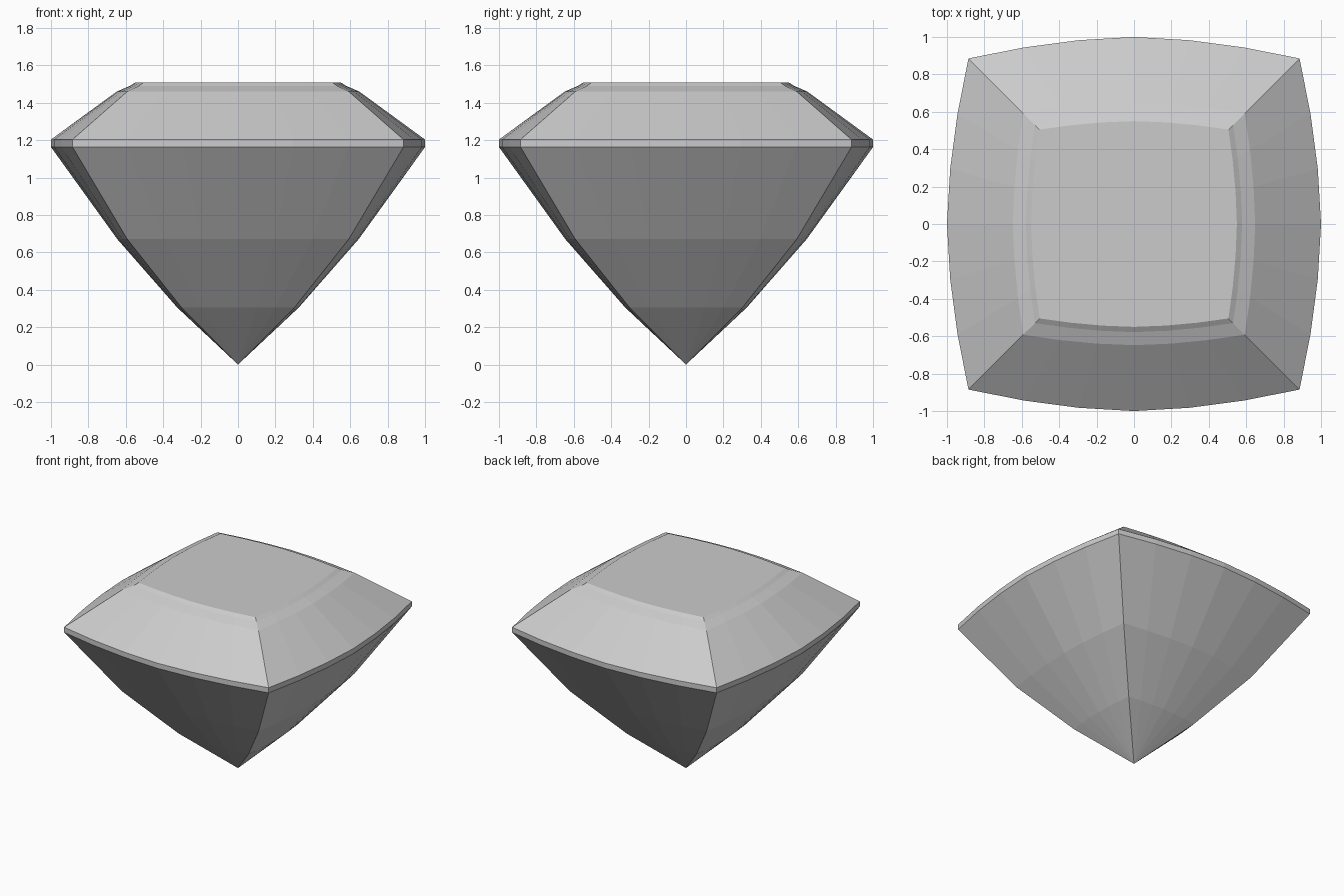
import bpy
import bmesh
from mathutils import Matrix, Vector

cube = bpy.data.objects.get("Cube")
if cube:
    bpy.data.objects.remove(cube)

# Pale grey stone
stone = bpy.data.materials.new("pale_grey_stone")
stone.use_nodes = True
colour = (0.6, 0.6, 0.6, 1)
stone.diffuse_color = colour
stone.node_tree.nodes["Principled BSDF"].inputs["Base Color"].default_value = colour

# Share of the side bulge at each step from corner to corner
BULGE = (0, 0.51, 0.85, 1, 0.85, 0.51)

# Rings from pavilion to table: height, corner half width, middle half width
RINGS = (
    (0.305, 0.302, 0.325),
    (0.67, 0.592, 0.645),
    (1.163, 0.885, 1.0),
    (1.203, 0.885, 1.0),
    (1.46, 0.592, 0.648),
    (1.49, 0.53, 0.578),
    (1.508, 0.505, 0.55),
)


def cushion_ring(bm, z, corner, middle):
    """A square outline with four bowed sides."""
    verts = []
    for side in range(4):
        turn = Matrix.Rotation(side * 1.5707963, 3, "Z")
        for step, share in enumerate(BULGE):
            x = corner * (step / 3 - 1)
            y = -(corner + (middle - corner) * share)
            verts.append(bm.verts.new(turn @ Vector((x, y, z))))
    return verts


bm = bmesh.new()
rings = [cushion_ring(bm, *ring) for ring in RINGS]
count = len(rings[0])

# Pavilion point
tip = bm.verts.new((0, 0, 0))
for i in range(count):
    bm.faces.new((tip, rings[0][(i + 1) % count], rings[0][i]))

# Facets of the pavilion, girdle and crown
for low, high in zip(rings, rings[1:]):
    for i in range(count):
        j = (i + 1) % count
        bm.faces.new((low[i], low[j], high[j], high[i]))

# Flat table
bm.faces.new(rings[-1])
bmesh.ops.recalc_face_normals(bm, faces=bm.faces)

mesh = bpy.data.meshes.new("cut_gem")
bm.to_mesh(mesh)
bm.free()
mesh.materials.append(stone)
gem = bpy.data.objects.new("cut_gem", mesh)
bpy.context.collection.objects.link(gem)
